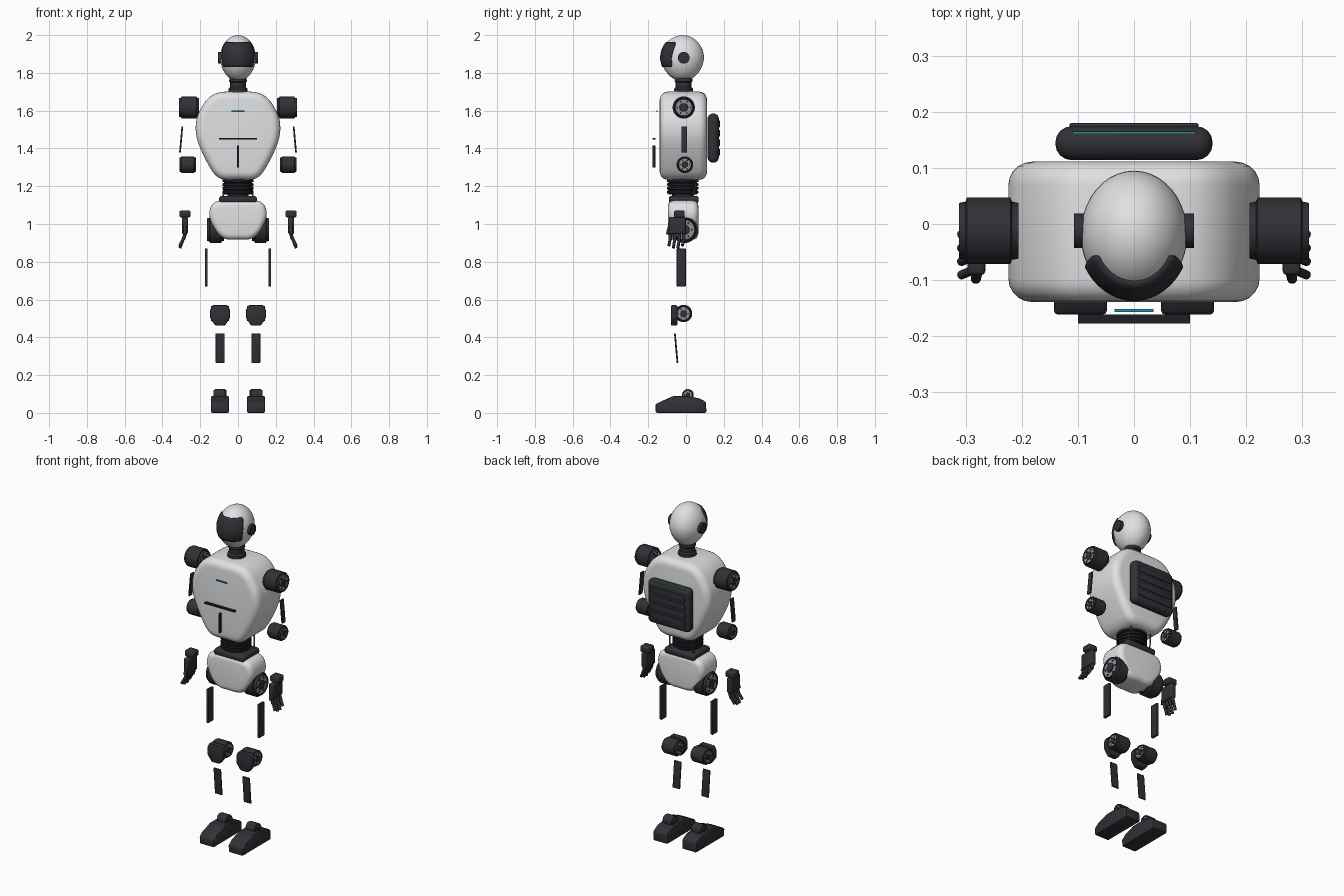
import bpy, bmesh, math
from mathutils import Vector, Matrix, Euler

cube = bpy.data.objects.get("Cube")
if cube:
    bpy.data.objects.remove(cube, do_unlink=True)


def material(name, rgb):
    m = bpy.data.materials.new(name)
    m.use_nodes = True
    m.diffuse_color = (*rgb, 1)
    m.node_tree.nodes["Principled BSDF"].inputs["Base Color"].default_value = (*rgb, 1)
    return m


shell = material("pale shell", (0.74, 0.75, 0.76))
dark = material("charcoal", (0.03, 0.03, 0.037))
black = material("black rubber", (0.014, 0.014, 0.018))
steel = material("grey steel", (0.27, 0.29, 0.31))
teal = material("teal light", (0.01, 0.30, 0.42))
green = material("green light", (0.02, 0.28, 0.13))
red = material("red cable", (0.38, 0.06, 0.025))


def finish(name, bm, *mats, angle=35):
    bmesh.ops.recalc_face_normals(bm, faces=bm.faces)
    mesh = bpy.data.meshes.new(name)
    bm.to_mesh(mesh)
    bm.free()
    for m in mats:
        mesh.materials.append(m)
    mesh.shade_smooth()
    mesh.set_sharp_from_angle(angle=math.radians(angle))
    ob = bpy.data.objects.new(name, mesh)
    bpy.context.collection.objects.link(ob)
    return ob


def box(name, center, size, mat, bevel=0.0, rot=(0, 0, 0), segments=3):
    bm = bmesh.new()
    bmesh.ops.create_cube(bm, size=1)
    bmesh.ops.scale(bm, vec=size, verts=bm.verts)
    if bevel:
        bmesh.ops.bevel(bm, geom=bm.edges[:], offset=bevel, segments=segments,
                        profile=0.5, affect='EDGES')
    bm.transform(Matrix.Translation(center) @ Euler(rot).to_matrix().to_4x4())
    return finish(name, bm, mat)


def rod(name, p, q, r, mat, sides=12):
    p, q = Vector(p), Vector(q)
    bm = bmesh.new()
    bmesh.ops.create_cone(bm, cap_ends=True, segments=sides, radius1=r, radius2=r,
                          depth=(q - p).length)
    turn = (q - p).to_track_quat('Z', 'Y').to_matrix().to_4x4()
    bm.transform(Matrix.Translation((p + q) / 2) @ turn)
    return finish(name, bm, mat)


def loft(bm, rings, slots=None):
    """Skin closed rings of points and cap both ends."""
    loops = [[bm.verts.new(p) for p in ring] for ring in rings]
    for k, (a, b) in enumerate(zip(loops, loops[1:])):
        for i in range(len(a)):
            j = (i + 1) % len(a)
            f = bm.faces.new((a[i], a[j], b[j], b[i]))
            f.material_index = slots[k] if slots else 0
    bm.faces.new(loops[0])
    bm.faces.new(loops[-1])


def lathe(name, center, profile, mats, axis='Z', slots=None, sides=32):
    """Turn (along, radius) pairs round the z or x axis."""
    rings = []
    for h, r in profile:
        ring = []
        for i in range(sides):
            t = math.tau * i / sides
            c, s = r * math.cos(t), r * math.sin(t)
            ring.append(Vector((h, c, s) if axis == 'X' else (c, s, h)) + Vector(center))
        rings.append(ring)
    bm = bmesh.new()
    loft(bm, rings, slots)
    return finish(name, bm, *mats)


def joint(name, center, half, r):
    """Drum with a stepped rim and a bolted steel ring at each end."""
    end = [(half, 0.36 * r), (half - 0.005, 0.38 * r), (half - 0.005, 0.74 * r), (half, 0.78 * r),
           (half, 0.84 * r), (half - 0.2 * r, 0.88 * r), (half - 0.24 * r, r)]
    profile = end + [(-h, q) for h, q in reversed(end)]
    lathe(name, center, profile, (dark, steel), 'X', [0, 1, 0, 0, 0, 0, 0, 0, 0, 0, 0, 1, 0])
    for d in (1, -1):
        for i in range(6):
            t = math.tau * i / 6
            x = center[0] + d * (half - 0.006)
            y = center[1] + 0.57 * r * math.cos(t)
            z = center[2] + 0.57 * r * math.sin(t)
            rod(name + "_bolt", (x, y, z), (x + d * 0.004, y, z), 0.08 * r, black, 8)


def pillow(name, half, y0, y1, r, mat, steps=5):
    """Smooth mirrored front outline with rounded front and back edges."""
    pts = half + [(-x, z) for x, z in reversed(half[1:-1])]
    pts = [Vector(p) for p in pts]
    n, curve = len(pts), []
    for i in range(n):
        a, b, c, d = (pts[(i + k) % n] for k in (-1, 0, 1, 2))
        for s in range(4):
            t = s / 4
            curve.append(0.5 * (2 * b + (c - a) * t + (2 * a - 5 * b + 4 * c - d) * t * t
                                + (3 * b - a - 3 * c + d) * t ** 3))
    n = len(curve)
    normals = []
    for i in range(n):
        t = (curve[(i + 1) % n] - curve[i - 1]).normalized()
        normals.append(Vector((t.y, -t.x)))
    rings = []
    for k in range(2 * steps + 2):
        front = k <= steps
        t = (k if front else 2 * steps + 1 - k) / steps * math.pi / 2
        y = y0 + r * (1 - math.cos(t)) if front else y1 - r * (1 - math.cos(t))
        inset = r * (1 - math.sin(t))
        flat = [p + m * inset for p, m in zip(curve, normals)]
        rings.append([(p.x, y, p.y) for p in flat])
    bm = bmesh.new()
    loft(bm, rings)
    finish(name, bm, mat)


def prism(name, outline, to3d, lo, hi, mat, bevel):
    """Straight extrusion of an outline with softened edges."""
    bm = bmesh.new()
    loft(bm, [[to3d(a, b, d) for a, b in outline] for d in (lo, hi)])
    bmesh.ops.bevel(bm, geom=bm.edges[:], offset=bevel, segments=2, profile=0.5, affect='EDGES')
    finish(name, bm, mat)


# Head: egg with a wrapped visor and ear discs
HEAD = Vector((0, -0.018, 1.878))


def egg(az, h, grow=1.0):
    w = math.sqrt(max(0, 1 - h * h)) * (1 + 0.06 * min(0, h)) * grow
    return HEAD + Vector((0.095 * w * math.sin(az), -0.113 * w * math.cos(az), 0.122 * h))


bm = bmesh.new()
loft(bm, [[egg(math.tau * i / 40, -math.cos(math.pi * (k + 0.15) / 24.3)) for i in range(40)]
          for k in range(25)])
finish("head", bm, shell)

bm = bmesh.new()
grid = []
for k in range(11):
    h = -0.38 + 1.06 * k / 10
    reach = math.radians(59 + 12 * max(0, h)) * (0.93 if k in (0, 10) else 1)
    grid.append([bm.verts.new(egg(reach * (i / 10 - 1), h, 1.02)) for i in range(21)])
for a, b in zip(grid, grid[1:]):
    for i in range(20):
        bm.faces.new((a[i], a[i + 1], b[i + 1], b[i]))
visor = finish("visor", bm, dark)
solid = visor.modifiers.new("thickness", 'SOLIDIFY')
solid.thickness, solid.offset = 0.008, 0

# Neck, torso, waist and pelvis
lathe("neck", (0, -0.013, 0), [(1.68, 0.052), (1.715, 0.05), (1.725, 0.042), (1.75, 0.042),
                               (1.755, 0.047), (1.78, 0.045)], (dark,))
pillow("torso", [(0, 1.70), (0.10, 1.697), (0.158, 1.665), (0.197, 1.61), (0.218, 1.56),
                 (0.224, 1.50), (0.214, 1.44), (0.186, 1.37), (0.146, 1.295), (0.112, 1.252),
                 (0.07, 1.235), (0, 1.235)], -0.139, 0.111, 0.042, shell)
pillow("pelvis", [(0, 1.128), (0.09, 1.125), (0.135, 1.106), (0.152, 1.06), (0.144, 1.015),
                  (0.118, 0.962), (0.085, 0.93), (0.05, 0.918), (0, 0.918)],
       -0.095, 0.065, 0.03, shell)
bellows = [(1.245, 0.08)]
for k in range(4):
    z = 1.235 - 0.02 * k
    bellows += [(z, 0.083), (z - 0.012, 0.083), (z - 0.014, 0.075), (z - 0.018, 0.075)]
lathe("waist_bellows", (0, -0.018, 0), bellows, (black,))
rod("waist_core", (0, -0.018, 1.12), (0, -0.018, 1.2), 0.055, dark, 24)
box("waist_plate", (0, -0.012, 1.13), (0.20, 0.158, 0.038), dark, 0.014)

# Chest markings
box("chest_light", (0, -0.154, 1.597), (0.07, 0.005, 0.007), teal)
box("chest_bar", (0, -0.169, 1.452), (0.20, 0.016, 0.008), black)
box("chest_seam", (0, -0.169, 1.357), (0.009, 0.016, 0.116), black)

# Backpack with horizontal fins and status lines
box("backpack", (0, 0.144, 1.455), (0.28, 0.06, 0.26), dark, 0.028, segments=4)
for k in range(4):
    box("backpack_fin", (0, 0.174, 1.38 + 0.05 * k), (0.23, 0.012, 0.036), dark, 0.004)
for y, z in ((0.163, 1.578), (0.117, 1.56)):
    box("backpack_light", (0, y, z), (0.22, 0.004, 0.006), green)

# Limbs, mirrored
for side, s in (("left", 1), ("right", -1)):
    def at(x, y, z):
        return (s * x, y, z)

    rod(side + "_ear", at(0.085, -0.012, 1.88), at(0.107, -0.012, 1.88), 0.031, dark, 24)
    rod(side + "_cable", at(0.066, 0.058, 1.245), at(0.08, 0.038, 1.145), 0.004, red)

    # Arm
    joint(side + "_shoulder", at(0.259, -0.012, 1.617), 0.053, 0.059)
    box(side + "_upper_arm_plate", at(0.301, -0.010, 1.447), (0.009, 0.03, 0.137), dark,
        0.002, (0, -s * 0.09, 0))
    joint(side + "_elbow", at(0.266, -0.006, 1.314), 0.044, 0.044)
    box(side + "_wrist", at(0.281, -0.035, 1.053), (0.058, 0.056, 0.036), dark, 0.008)
    box(side + "_palm", at(0.281, -0.046, 0.992), (0.032, 0.09, 0.09), dark, 0.008)
    for k in range(4):
        y = -0.083 + 0.024 * k
        drop = 0.012 if k in (1, 2) else 0.0
        tip = y - 0.008
        rod(side + "_finger", at(0.277, y, 0.96), at(0.289, y, 0.918), 0.0095, dark)
        rod(side + "_fingertip", at(0.289, y, 0.922), at(0.308, tip, 0.885 - drop), 0.008, dark)
    rod(side + "_thumb", at(0.278, -0.082, 1.01), at(0.282, -0.098, 0.945), 0.009, dark)

    # Leg
    joint(side + "_hip", at(0.119, -0.008, 0.97), 0.046, 0.071)
    box(side + "_thigh_plate", at(0.168, -0.025, 0.77), (0.015, 0.048, 0.20), dark, 0.003)
    joint(side + "_knee", at(0.095, -0.013, 0.526), 0.048, 0.046)
    prism(side + "_kneecap", [(0.04, 0.57), (0.053, 0.545), (0.052, 0.5), (0.025, 0.462),
                              (-0.025, 0.462), (-0.052, 0.5), (-0.053, 0.545), (-0.04, 0.57)],
          lambda a, b, d: at(0.095 + a, d, b), -0.08, -0.046, dark, 0.006)
    box(side + "_shin_plate", at(0.095, -0.052, 0.343), (0.046, 0.009, 0.157), dark,
        0.002, (0.09, 0, 0))
    joint(side + "_ankle", at(0.095, 0.01, 0.095), 0.034, 0.031)
    prism(side + "_foot", [(-0.16, 0), (-0.162, 0.046), (-0.13, 0.062), (-0.065, 0.09),
                           (0.0, 0.09), (0.07, 0.077), (0.106, 0.058), (0.108, 0)],
          lambda a, b, d: at(d, a, b), 0.048, 0.143, dark, 0.008)
